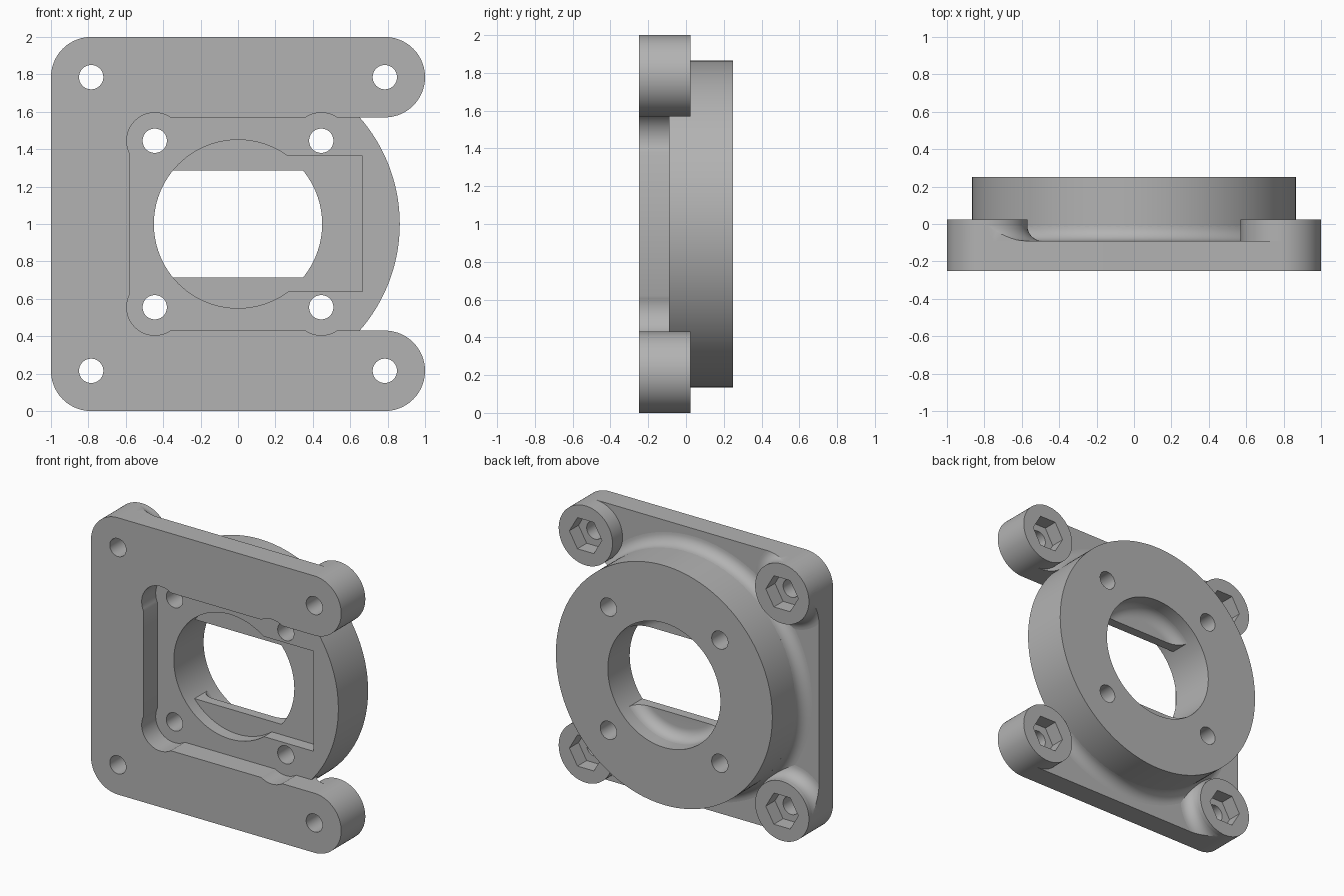
import bpy, bmesh
from math import sin, cos, pi, radians

cube = bpy.data.objects.get("Cube")
if cube:
    bpy.data.objects.remove(cube)

grey = bpy.data.materials.new("plain grey")
grey.use_nodes = True
grey.diffuse_color = (0.45, 0.45, 0.45, 1)
grey.node_tree.nodes["Principled BSDF"].inputs["Base Color"].default_value = grey.diffuse_color

FRONT, FLOOR, BACK = -0.25, -0.09, 0.25   # depths of the main faces
MID = 1.0                                 # height of the bore axis
BOSS, BOSS_R = 0.785, 0.215               # mounting boss offset and radius
SCREW, HOLE_R = 0.445, 0.065              # ring screw offset, hole radius
RING_R, BORE_R, FILLET = 0.865, 0.45, 0.08


def arc(cx, cz, r, a0, a1, n=24):
    steps = [radians(a0 + (a1 - a0) * i / n) for i in range(n + 1)]
    return [(cx + r * cos(a), cz + r * sin(a)) for a in steps]


def circle(cx, cz, r, n=96):
    return arc(cx, cz, r, 0, 360, n)[:-1]


def box(x0, x1, z0, z1):
    return [(x0, z0), (x1, z0), (x1, z1), (x0, z1)]


def finish(name, bm):
    bmesh.ops.recalc_face_normals(bm, faces=bm.faces)
    mesh = bpy.data.meshes.new(name)
    bm.to_mesh(mesh)
    bm.free()
    mesh.materials.append(grey)
    ob = bpy.data.objects.new(name, mesh)
    bpy.context.collection.objects.link(ob)
    return ob


def prism(name, pts, y0, y1):
    """Extrude an x-z outline along y."""
    bm = bmesh.new()
    face = bm.faces.new([bm.verts.new((x, y0, z)) for x, z in pts])
    out = bmesh.ops.extrude_face_region(bm, geom=[face])["geom"]
    moved = [v for v in out if isinstance(v, bmesh.types.BMVert)]
    bmesh.ops.translate(bm, verts=moved, vec=(0, y1 - y0, 0))
    return finish(name, bm)


def lathe(name, profile, cx, cz):
    """Turn a closed radius-depth profile about an axis along y."""
    bm = bmesh.new()
    verts = [bm.verts.new((cx + r, y, cz)) for r, y in profile]
    edges = [bm.edges.new((v, verts[i - 1])) for i, v in enumerate(verts)]
    bmesh.ops.spin(bm, geom=verts + edges, cent=(cx, 0, cz), axis=(0, 1, 0),
                   angle=2 * pi, steps=96, use_merge=False)
    bmesh.ops.remove_doubles(bm, verts=bm.verts, dist=0.0001)
    return finish(name, bm)


def boolean(ob, cutter, op="DIFFERENCE"):
    mod = ob.modifiers.new("cut", "BOOLEAN")
    mod.operation, mod.solver, mod.object = op, "EXACT", cutter
    bpy.context.view_layer.objects.active = ob
    bpy.ops.object.modifier_apply(modifier=mod.name)
    bpy.data.objects.remove(cutter)


def drill(ob, cx, cz, r, y0=-1, y1=1, n=48):
    boolean(ob, prism("cutter", circle(cx, cz, r, n), y0, y1))


def corners(d):
    return [(sx * d, MID + sz * d) for sx in (-1, 1) for sz in (-1, 1)]


# C-shaped plate outline: lower half, then its mirror image
low = MID - BOSS
half = (arc(-BOSS, low, BOSS_R, 180, 270)
        + arc(BOSS, low, BOSS_R, -90, 90, 48)
        + arc(SCREW, MID - SCREW, 0.15, -56.4, -123.6)
        + arc(-SCREW, MID - SCREW, 0.15, -56.4, -205.8))
outline = half + [(x, 2 * MID - z) for x, z in reversed(half)]

parts = []
plate = prism("mounting_plate", outline, FRONT, FLOOR)
for cx, cz in corners(BOSS):
    drill(plate, cx, cz, HOLE_R)
parts.append(plate)

# Ring with bore, screw holes and shallow side recess
ring = prism("bearing_ring", circle(0, MID, RING_R, 128), FLOOR, BACK)
drill(ring, 0, MID, BORE_R, n=96)
for cx, cz in corners(SCREW):
    drill(ring, cx, cz, HOLE_R)
boolean(ring, prism("cutter", box(0, 0.665, 0.64, 1.363), -0.2, 0))
parts.append(ring)

# Web inside the bore, slotted, with a concave blend behind it
blend = arc(BORE_R - FILLET, 0.07 + FILLET, FILLET, 0, -90, 8)
web = lathe("bore_web", [(0, 0), (0.455, 0), (0.455, 0.15)] + blend + [(0, 0.07)], 0, MID)
boolean(web, prism("cutter", box(-0.6, 0.6, 0.715, 1.287), -0.5, 0.5))
parts.append(web)


def fillet(name, cx, cz, r):
    """Concave blend from a cylinder onto the plate, kept within its outline."""
    curve = arc(r + FILLET, FLOOR + FILLET, FILLET, 180, 270, 8)
    profile = ([(r - 0.02, FLOOR - 0.01), (r - 0.02, FLOOR + FILLET)] + curve
               + [(r + FILLET, FLOOR - 0.01)])
    ob = lathe(name, profile, cx, cz)
    boolean(ob, prism("cutter", outline, -0.5, 0.5), "INTERSECT")
    parts.append(ob)


fillet("ring_fillet", 0, MID, RING_R)

# Corner bosses with hexagonal nut pockets
for cx, cz in corners(BOSS):
    side = ("right" if cx < 0 else "left") + ("_lower" if cz < MID else "_upper")
    boss = prism("boss_" + side, circle(cx, cz, BOSS_R), FLOOR, 0.025)
    drill(boss, cx, cz, HOLE_R)
    drill(boss, cx, cz, 0.13, -0.08, 0.2, 6)
    parts.append(boss)
    if cx < 0:
        fillet("boss_fillet_" + side, cx, cz, BOSS_R)

# Smooth round walls, keep sharp edges
bpy.ops.object.select_all(action="DESELECT")
for ob in parts:
    ob.select_set(True)
bpy.context.view_layer.objects.active = plate
bpy.ops.object.shade_smooth_by_angle()
